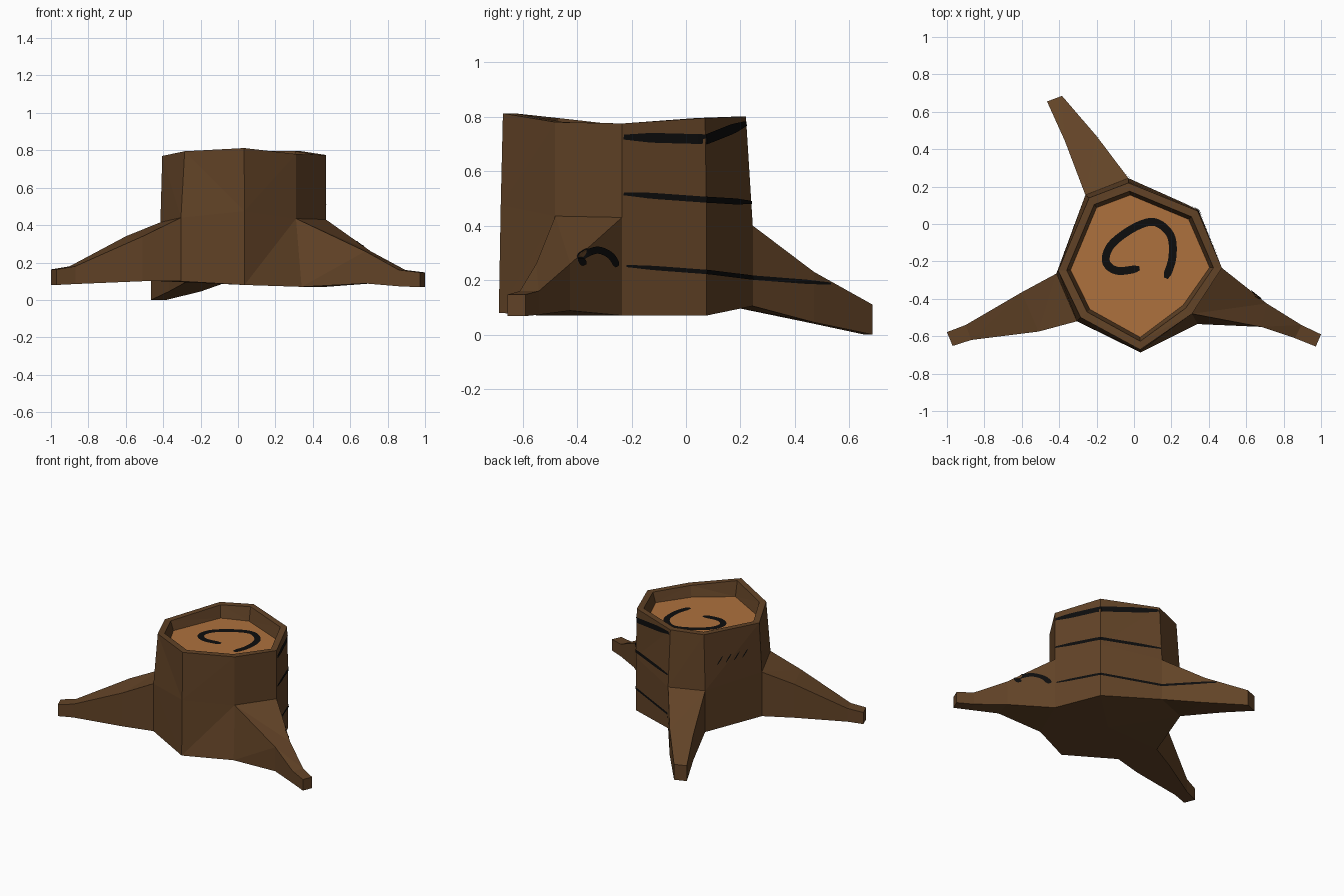
import bpy, bmesh
from mathutils import Vector
from mathutils.bvhtree import BVHTree

if "Cube" in bpy.data.objects:
    bpy.data.objects.remove(bpy.data.objects["Cube"])


def material(name, rgb):
    m = bpy.data.materials.new(name)
    m.diffuse_color = (*rgb, 1)
    m.use_nodes = True
    m.node_tree.nodes["Principled BSDF"].inputs["Base Color"].default_value = m.diffuse_color
    return m


BARK = material("bark brown", (0.122, 0.056, 0.020))
WOOD = material("cut wood orange", (0.42, 0.165, 0.047))
BLACK = material("mark black", (0.004, 0.004, 0.004))

bm = bmesh.new()


def ring(points):
    return [bm.verts.new(p) for p in points]


def bridge(a, b, skip=()):
    n = len(a)
    for i in range(n):
        if i not in skip:
            j = (i + 1) % n
            bm.faces.new((a[i], a[j], b[j], b[i]))


# Eight-sided trunk, clockwise from the back; roots grow from sides 2, 5 and 7
top_pts = [(-.03, .22, .80), (.34, .07, .795), (.47, -.235, .775), (.31, -.48, .78),
           (.033, -.672, .812), (-.285, -.50, .795), (-.405, -.25, .77), (-.24, .14, .79)]
mid_pts = [(-.03, .245, .40), (.345, .075, .45), (.47, -.235, .43), (.31, -.48, .435),
           (.034, -.68, .475), (-.305, -.52, .44), (-.415, -.265, .415), (-.26, .155, .40)]
base_z = [.105, .07, .07, .07, .08, .10, .10, .105]
base_pts = [(x, y, z) for (x, y, _), z in zip(mid_pts, base_z)]
base_pts[3] = (.34, -.535, .07)
base_pts[4] = (.035, -.687, .08)
centre = Vector((.035, -.22, 0))


def shrink(amount, z_drop=None, flat=None):
    out = []
    for p in top_pts:
        d = Vector((p[0], p[1], 0)) - centre
        q = centre + d * (1 - amount / d.length)
        out.append((q.x, q.y, flat if flat else p[2] - z_drop))
    return out


base, mid, top = ring(base_pts), ring(mid_pts), ring(top_pts)
lip, floor = ring(shrink(.045, 0)), ring(shrink(.066, flat=.705))
bridge(base, mid, skip=(2, 5, 7))
bridge(mid, top)
bridge(top, lip)
bridge(lip, floor)
bm.faces.new(floor).material_index = 1
hub = bm.verts.new((.035, -.22, .08))
for i in range(8):
    bm.faces.new((base[i], base[(i + 1) % 8], hub))


# Roots: each section is (ax, ay, bx, by, upper z, lower z)
def root(side, sections):
    j = (side + 1) % 8
    last = [mid[side], mid[j], base[j], base[side]]
    for ax, ay, bx, by, zt, zb in sections:
        new = ring([(ax, ay, zt), (bx, by, zt), (bx, by, zb), (ax, ay, zb)])
        bridge(last, new)
        last = new
    bm.faces.new(last)


root(2, [(.71, -.425, .68, -.55, .26, .088),
         (.895, -.54, .86, -.61, .16, .073),
         (1.0, -.59, .972, -.655, .147, .068)])
root(5, [(-.51, -.575, -.60, -.365, .34, .10),
         (-.87, -.62, -.90, -.54, .18, .085),
         (-.97, -.652, -1.0, -.578, .163, .08)])
root(7, [(-.37, .445, -.20, .47, .23, .045),
         (-.465, .655, -.385, .685, .11, 0)])

bmesh.ops.recalc_face_normals(bm, faces=bm.faces)
bmesh.ops.triangulate(bm, faces=[f for f in bm.faces if len(f.verts) == 4])
bm.normal_update()
surface = BVHTree.FromBMesh(bm)
mesh = bpy.data.meshes.new("stump")
bm.to_mesh(mesh)
mesh.materials.append(BARK)
mesh.materials.append(WOOD)
bpy.context.collection.objects.link(bpy.data.objects.new("stump_with_roots", mesh))


# Painted marks: tapered ribbons laid on the surface
def sample(points, curved, n=10):
    p = [Vector(q) for q in points]
    out = []
    for i in range(len(p) - 1):
        a, b = p[i], p[i + 1]
        a0, b1 = p[max(i - 1, 0)], p[min(i + 2, len(p) - 1)]
        for k in range(n):
            t = k / n
            if curved:
                q = .5 * (2 * a + (b - a0) * t + (2 * a0 - 5 * a + 4 * b - b1) * t * t
                          + (3 * a - a0 - 3 * b + b1) * t ** 3)
            else:
                q = a.lerp(b, t)
            out.append(q)
    return out + [p[-1]]


def mark(name, points, width, place, direction, curved=False):
    line = sample(points, curved)
    b = bmesh.new()
    previous = None
    for i, q in enumerate(line):
        t = (line[min(i + 1, len(line) - 1)] - line[max(i - 1, 0)]).normalized()
        side = Vector((-t.y, t.x)) * width / 2
        end = min(i, len(line) - 1 - i)
        side *= min(1, .5 + end * .15)
        pair = []
        for s in (1, -1):
            hit, normal, _, _ = surface.ray_cast(Vector(place(q + side * s)), Vector(direction))
            if hit is not None:
                pair.append(b.verts.new(hit + normal * .004))
        pair = pair if len(pair) == 2 else None
        if pair and previous:
            f = b.faces.new((previous[0], previous[1], pair[1], pair[0]))
            f.normal_update()
            if f.normal.dot(Vector(direction)) > 0:
                f.normal_flip()
        previous = pair
    m = bpy.data.meshes.new(name)
    b.to_mesh(m)
    m.materials.append(BLACK)
    bpy.context.collection.objects.link(bpy.data.objects.new(name, m))


def from_right(q):
    return (2, q.x, q.y)


def from_left(q):
    return (-2, q.x, q.y)


def from_top(q):
    return (q.x, q.y, 2)


mark("growth_ring", [(.17, -.29), (.205, -.18), (.195, -.06), (.11, .01), (0, -.02), (-.12, -.11),
                     (-.15, -.2), (-.09, -.25), (.03, -.237)], .042, from_top, (0, 0, -1), True)
R = (-1, 0, 0)
mark("bark_line_upper", [(-.23, .725), (.073, .717), (.218, .775)], .036, from_right, R)
mark("bark_line_middle", [(-.23, .517), (.074, .495), (.238, .485)], .022, from_right, R)
mark("bark_line_lower", [(-.22, .252), (.075, .23), (.245, .209), (.53, .187)], .016, from_right, R)
mark("root_knot", [(-.375, .255), (-.385, .285), (-.33, .31), (-.28, .29), (-.255, .25)],
     .026, from_right, R, True)
for i in range(4):
    y = .06 - i * .06
    mark("bark_scratch_%d" % i, [(y, .56), (y - .04, .61)], .008, from_left, (1, 0, 0))
